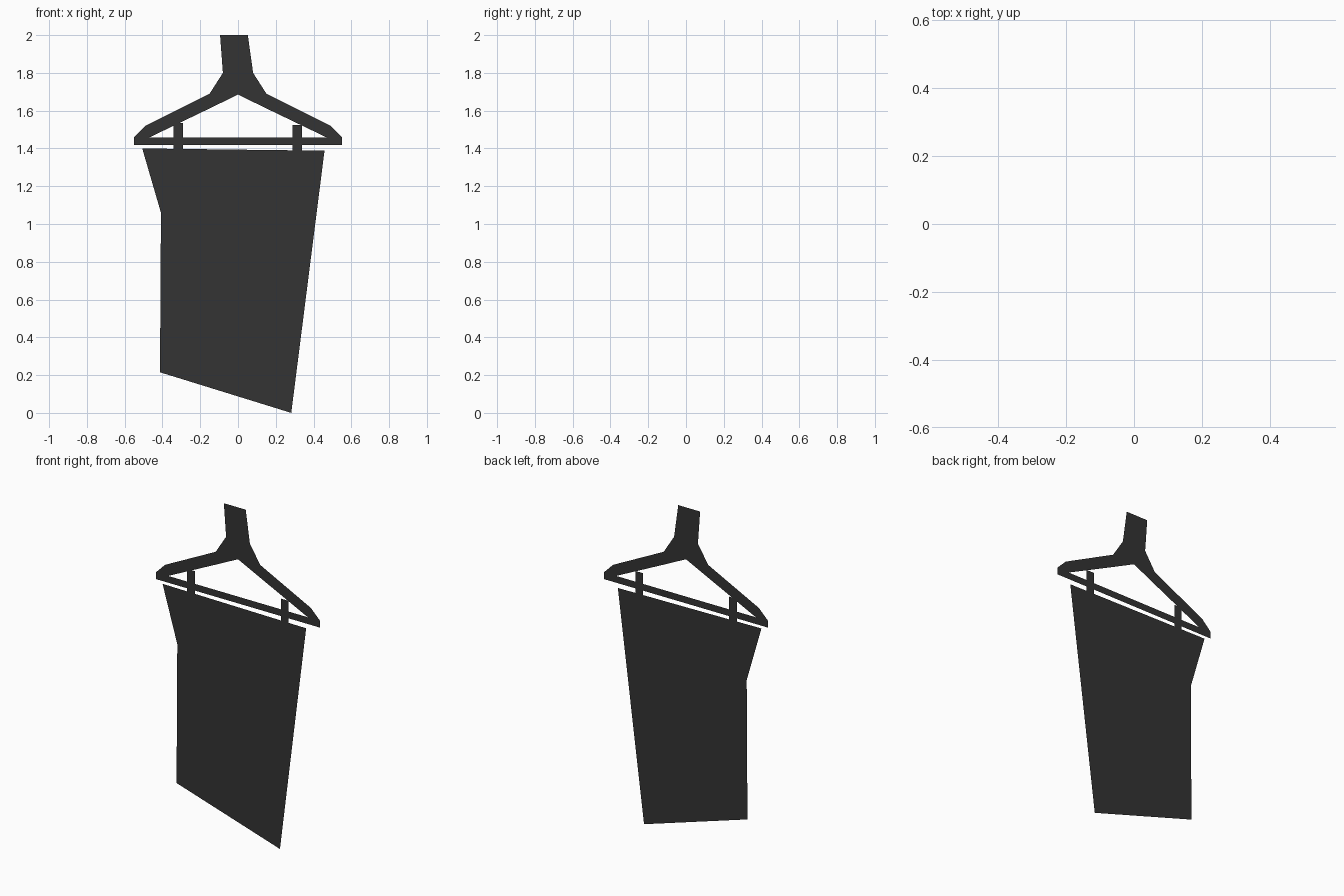
import bpy

if "Cube" in bpy.data.objects:
    bpy.data.objects.remove(bpy.data.objects["Cube"])

dark = bpy.data.materials.new("dark_grey")
dark.diffuse_color = (0.033, 0.033, 0.033, 1)
dark.use_nodes = True
dark.node_tree.nodes["Principled BSDF"].inputs["Base Color"].default_value = dark.diffuse_color


def sheet(name, *outlines, mirror=False):
    """Flat, paper-thin part from (x, z) outlines, facing -y."""
    verts, faces = [], []
    for outline in outlines:
        faces.append(range(len(verts), len(verts) + len(outline)))
        verts += [(x, 0, z) for x, z in outline]
    mesh = bpy.data.meshes.new(name)
    mesh.from_pydata(verts, [], [list(f) for f in faces])
    mesh.materials.append(dark)
    obj = bpy.data.objects.new(name, mesh)
    bpy.context.collection.objects.link(obj)
    if mirror:
        obj.modifiers.new("mirror", 'MIRROR')
    return obj


# Hook stub at the top, slightly lopsided
sheet("hook", [(-0.08, 1.80), (0.08, 1.80), (0.052, 2.0), (-0.095, 2.0)])

# Sloping shoulders and the straight bar below them
sheet("hanger_shoulders",
      [(0, 1.685), (0.15, 1.612), (0.15, 1.69), (0.08, 1.80), (0, 1.80)],
      [(0.15, 1.612), (0.47, 1.458), (0.55, 1.46), (0.49, 1.52), (0.15, 1.69)],
      mirror=True)
sheet("hanger_bar",
      [(0, 1.417), (0.55, 1.417), (0.55, 1.46), (0.47, 1.458), (0, 1.458)],
      mirror=True)

# Two clips holding the cloth
for side, x, top in (("left", -0.316, 1.535), ("right", 0.314, 1.523)):
    sheet(side + "_clip", [(x - 0.026, 1.385), (x + 0.026, 1.385),
                           (x + 0.026, top), (x - 0.026, top)])

# Hanging cloth with a slanted hem
sheet("cloth", [(-0.507, 1.40), (-0.408, 1.06), (-0.413, 0.215),
                (0.282, 0.0), (0.458, 1.388)])
